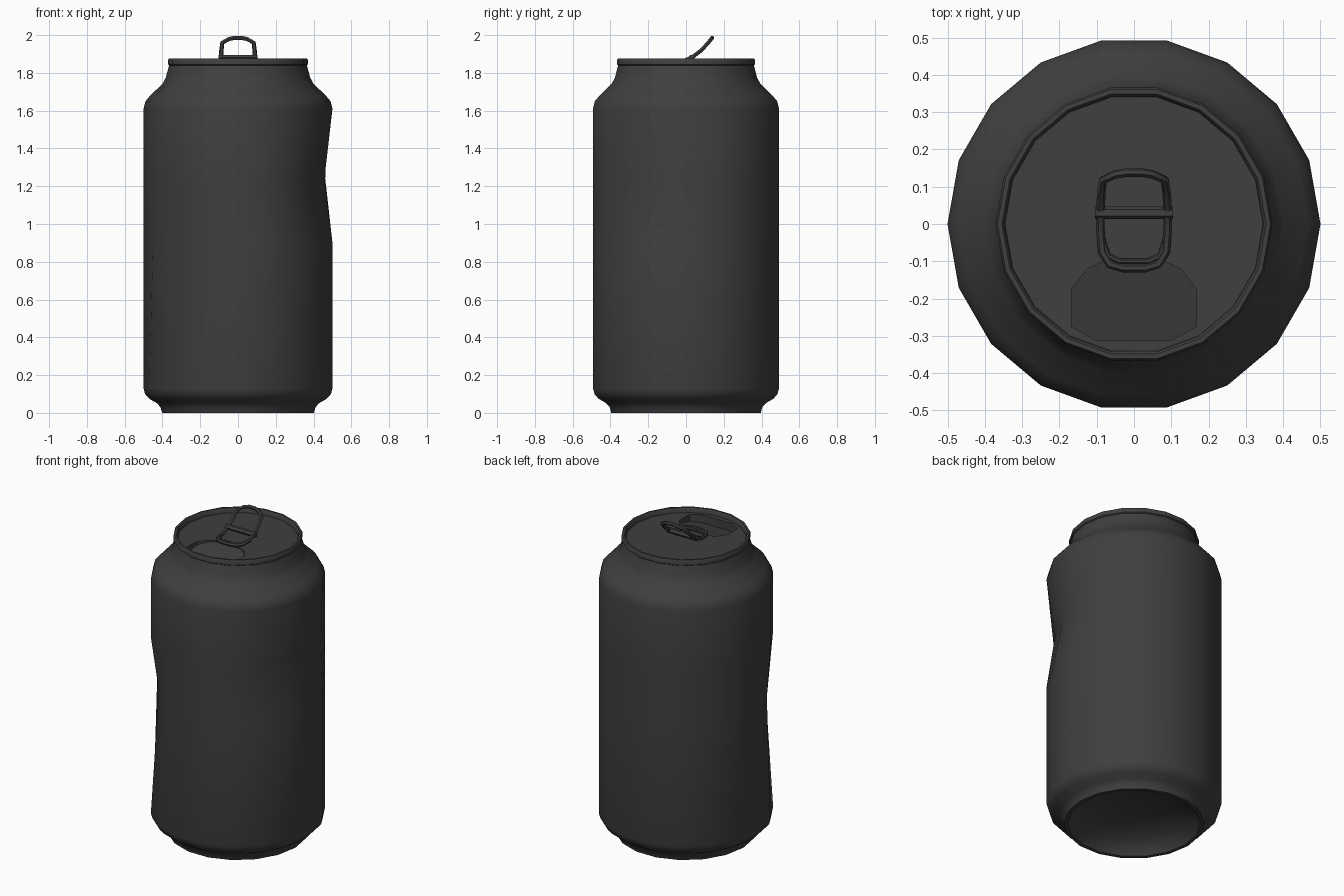
import bpy, bmesh, math

if "Cube" in bpy.data.objects:
    bpy.data.objects.remove(bpy.data.objects["Cube"])

N = 18
LID_Z = 1.845
dark = bpy.data.materials.new("dark_metal")
dark.diffuse_color = (0.05, 0.05, 0.05, 1)
dark.use_nodes = True
dark.node_tree.nodes["Principled BSDF"].inputs["Base Color"].default_value = dark.diffuse_color


def finish(ob, angle=40):
    ob.data.materials.append(dark)
    bpy.ops.object.select_all(action='DESELECT')
    ob.select_set(True)
    bpy.context.view_layer.objects.active = ob
    if ob.type == 'CURVE':
        bpy.ops.object.convert(target='MESH')
    bpy.ops.object.shade_smooth_by_angle(angle=math.radians(angle))


def to_object(bm, name, angle=40):
    bmesh.ops.recalc_face_normals(bm, faces=bm.faces)
    me = bpy.data.meshes.new(name)
    bm.to_mesh(me)
    bm.free()
    ob = bpy.data.objects.new(name, me)
    bpy.context.collection.objects.link(ob)
    finish(ob, angle)


def dent(a, z):
    """Inward push of the wall from the two dents: (angle, row height, depth)."""
    push = 0
    for centre, row, depth in ((-22, 1.24, 0.065), (-130, 0.9, 0.05)):
        d = abs((a - centre + 180) % 360 - 180)
        if abs(z - row) < 0.01 and d < 55:
            push += depth * (0.5 + 0.5 * math.cos(math.pi * d / 55))
    return push


# can body: domed base, foot, dented wall, shoulder, rolled rim
profile = [(0.18, 0.11), (0.30, 0.075), (0.36, 0.03), (0.38, 0.0), (0.402, 0.0),
           (0.41, 0.03), (0.43, 0.052), (0.47, 0.075), (0.492, 0.10), (0.5, 0.13),
           (0.5, 0.9), (0.5, 1.24), (0.5, 1.61), (0.49, 1.65), (0.465, 1.68),
           (0.40, 1.742), (0.382, 1.775), (0.365, 1.84), (0.371, 1.845),
           (0.371, 1.868), (0.366, 1.875), (0.354, 1.875), (0.348, 1.868), (0.346, LID_Z)]
bm = bmesh.new()
rings = []
for r, z in profile:
    ring = []
    for i in range(N):
        a = 360 * i / N
        rr = r - dent(a, z)
        ring.append(bm.verts.new((rr * math.cos(math.radians(a)), rr * math.sin(math.radians(a)), z)))
    rings.append(ring)
for lo, hi in zip(rings, rings[1:]):
    for i in range(N):
        j = (i + 1) % N
        bm.faces.new((lo[i], lo[j], hi[j], hi[i]))
tip = bm.verts.new((0, 0, 0.12))
for i in range(N):
    bm.faces.new((tip, rings[0][(i + 1) % N], rings[0][i]))
to_object(bm, "can_body")

# lid plate with drinking opening
half = [(0.08, -0.10), (0.125, -0.12), (0.168, -0.175), (0.168, -0.275), (0.10, -0.312)]
outline = half + [(-x, y) for x, y in reversed(half)]


def loop(bm, pts):
    vs = [bm.verts.new(p) for p in pts]
    return vs, [bm.edges.new((vs[i], vs[(i + 1) % len(vs)])) for i in range(len(vs))]


bm = bmesh.new()
circle = [(0.346 * math.cos(2 * math.pi * i / N), 0.346 * math.sin(2 * math.pi * i / N), LID_Z)
          for i in range(N)]
_, outer = loop(bm, circle)
top, inner = loop(bm, [(x, y, LID_Z) for x, y in outline])
bmesh.ops.triangle_fill(bm, use_beauty=True, use_dissolve=False, edges=outer + inner)
# pressed-in flap, tilting down away from the tab
low = [bm.verts.new((x, y, LID_Z - 0.008 + 0.2 * (y + 0.10))) for x, y in outline]
for i in range(len(top)):
    j = (i + 1) % len(top)
    bm.faces.new((top[i], top[j], low[j], low[i]))
bm.faces.new(low)
to_object(bm, "lid", 30)


# pull tab: bent wire frame, hinge lip and crossbar
def tab_z(y):
    return LID_Z + 0.013 + (0 if y < -0.05 else 3.6 * (y + 0.05) ** 2)


def tube(name, pts, radius, cyclic):
    cu = bpy.data.curves.new(name, 'CURVE')
    cu.dimensions = '3D'
    cu.bevel_depth = radius
    cu.bevel_resolution = 1
    cu.use_fill_caps = True
    sp = cu.splines.new('POLY')
    sp.points.add(len(pts) - 1)
    for p, (x, y) in zip(sp.points, pts):
        p.co = (x, y, tab_z(y), 1)
    sp.use_cyclic_u = cyclic
    ob = bpy.data.objects.new(name, cu)
    bpy.context.collection.objects.link(ob)
    finish(ob, 50)


side = [(0.03, -0.118), (0.065, -0.108), (0.085, -0.075), (0.09, -0.02), (0.09, 0.03),
        (0.088, 0.08), (0.083, 0.118), (0.05, 0.133), (0.02, 0.138)]
tube("tab_frame", side + [(-x, y) for x, y in reversed(side)], 0.0115, True)
lip = [(0.082, -0.05), (0.07, -0.085), (0.04, -0.10)]
tube("tab_lip", lip + [(-x, y) for x, y in reversed(lip)], 0.008, False)
tube("tab_crossbar", [(x, 0.03) for x in (-0.104, -0.08, 0, 0.08, 0.104)], 0.017, False)
